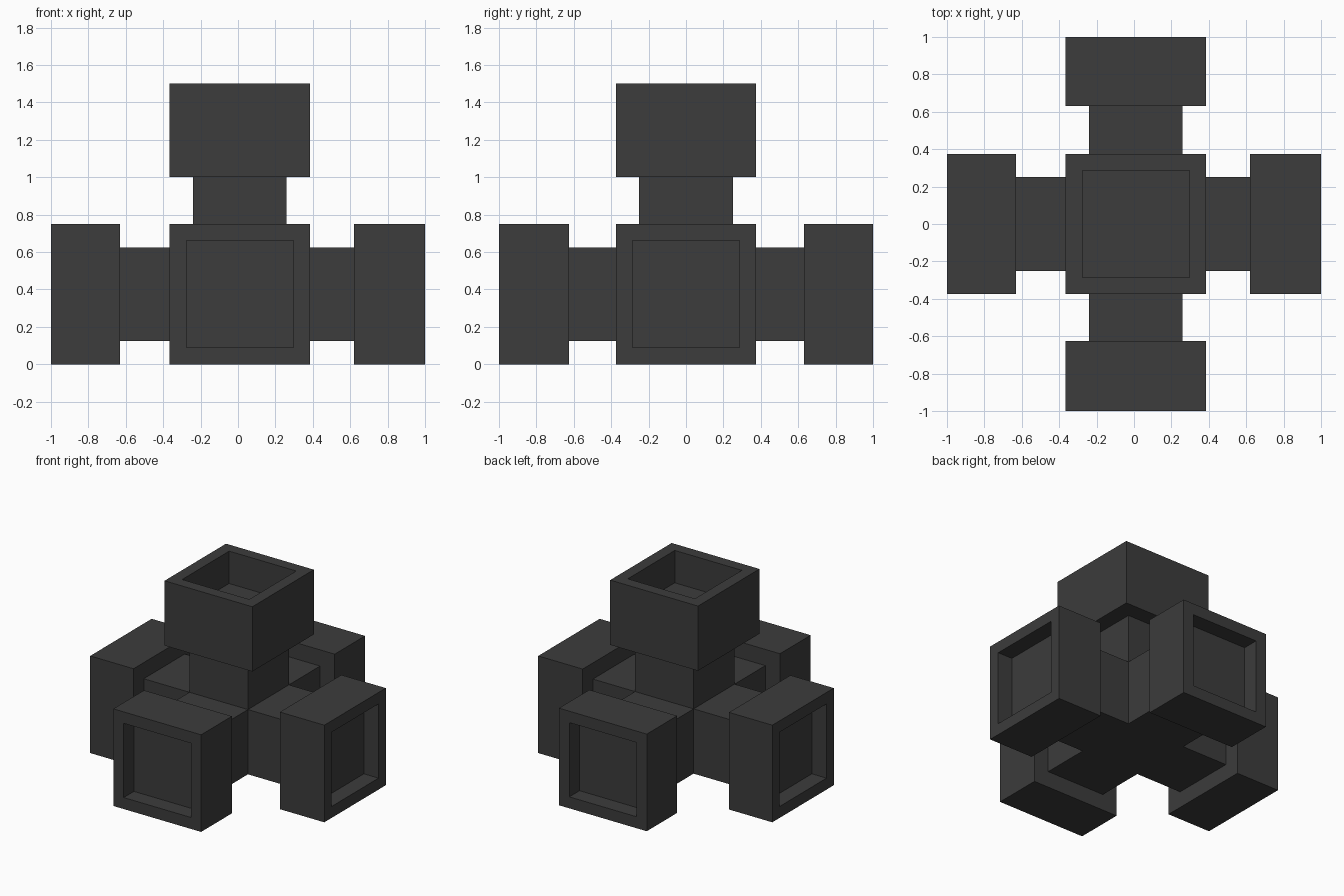
import bpy
import bmesh
from mathutils import Vector

if "Cube" in bpy.data.objects:
    bpy.data.objects.remove(bpy.data.objects["Cube"], do_unlink=True)

# Single dark grey material
dark = bpy.data.materials.new("dark_grey")
dark.use_nodes = True
COLOUR = (0.045, 0.045, 0.045, 1)
dark.diffuse_color = COLOUR
dark.node_tree.nodes["Principled BSDF"].inputs["Base Color"].default_value = COLOUR

CENTRE = Vector((0.01, 0, 0.375))
NECK = 0.25      # half width of the square pipe
FLANGE = 0.375   # half width of the square end block


def box(name, low, high, open_dir=None, depth=0):
    """Box between two corners, optionally with a square recess on one side."""
    low, high = Vector(low), Vector(high)
    bm = bmesh.new()
    bmesh.ops.create_cube(bm, size=1)
    for v in bm.verts:
        v.co = Vector([l if c < 0 else h for c, l, h in zip(v.co, low, high)])
    bm.normal_update()
    if open_dir:
        mouth = max(bm.faces, key=lambda f: f.normal.dot(open_dir))
        bmesh.ops.inset_region(bm, faces=[mouth], thickness=FLANGE - NECK)
        floor = bmesh.ops.extrude_discrete_faces(bm, faces=[mouth])["faces"][0]
        bmesh.ops.translate(bm, verts=floor.verts, vec=-open_dir * depth)
    bmesh.ops.recalc_face_normals(bm, faces=bm.faces)
    mesh = bpy.data.meshes.new(name)
    bm.to_mesh(mesh)
    bm.free()
    mesh.materials.append(dark)
    obj = bpy.data.objects.new(name, mesh)
    bpy.context.collection.objects.link(obj)
    return obj


def span(axis, sign, start, end, half):
    """Corners of a square bar along an axis between two absolute positions."""
    low, high = CENTRE - Vector((half,) * 3), CENTRE + Vector((half,) * 3)
    low[axis], high[axis] = sorted((sign * start, sign * end))
    return low, high


# Central junction of the pipes
box("core", CENTRE - Vector((NECK,) * 3), CENTRE + Vector((NECK,) * 3))

# Five arms: name, axis, sign, inner block face, outer end, recess depth
arms = [
    ("left", 0, 1, 0.62, 1, 0.125),
    ("right", 0, -1, 0.63, 1, 0.125),
    ("back", 1, 1, 0.63, 1, 0.125),
    ("front", 1, -1, 0.625, 1, 0.125),
    ("top", 2, 1, 1, 1.5, 0.25),
]
for name, axis, sign, inner, outer, depth in arms:
    direction = Vector((0, 0, 0))
    direction[axis] = sign
    root = sign * CENTRE[axis] + NECK
    box(name + "_pipe", *span(axis, sign, root, inner, NECK))
    box(name + "_socket", *span(axis, sign, inner, outer, FLANGE), direction, depth)
